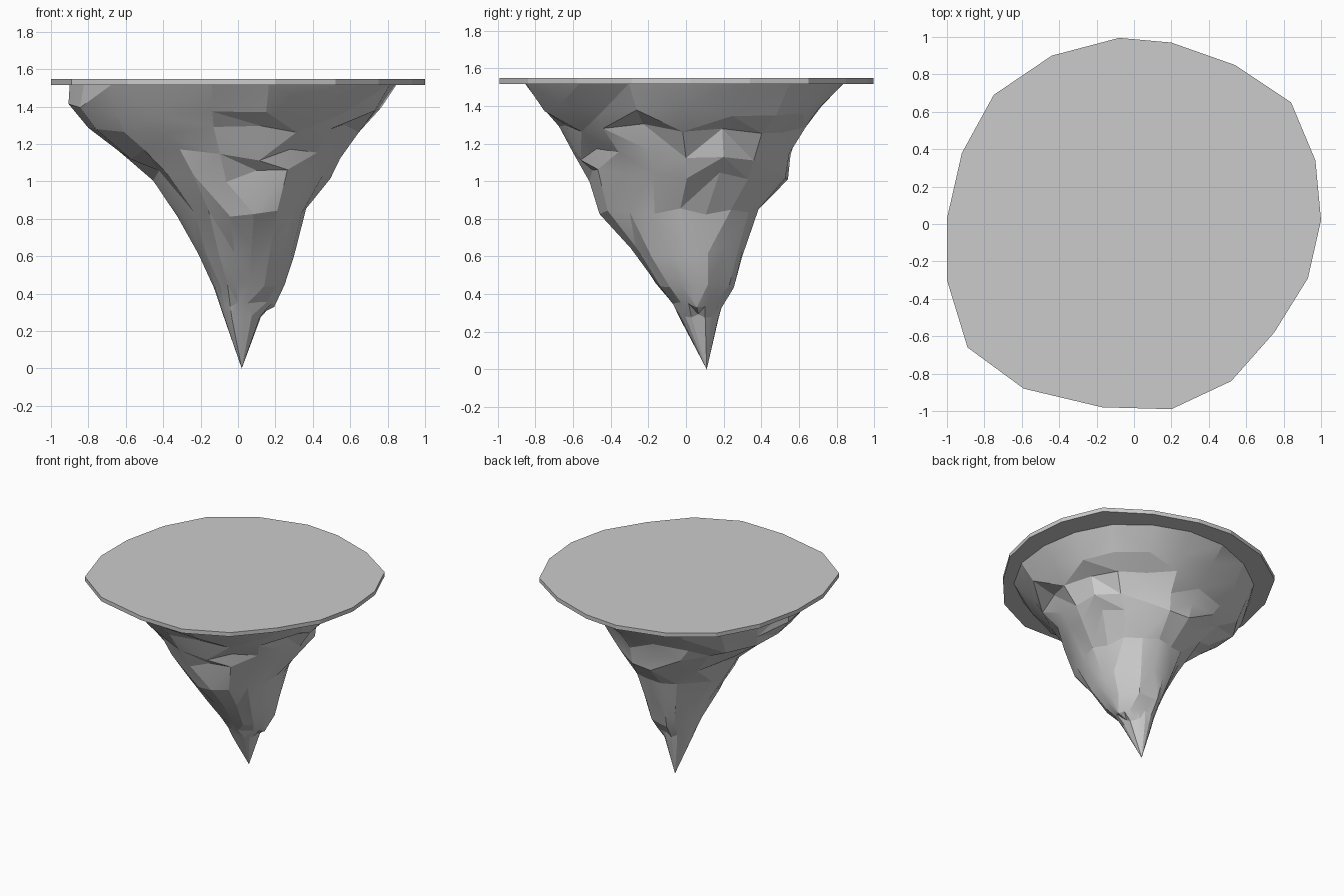
import bpy, bmesh, math, random

if "Cube" in bpy.data.objects:
    bpy.data.objects.remove(bpy.data.objects["Cube"])

random.seed(11)


def make_object(name, bm):
    bmesh.ops.recalc_face_normals(bm, faces=bm.faces[:])
    mesh = bpy.data.meshes.new(name)
    bm.to_mesh(mesh)
    bm.free()
    obj = bpy.data.objects.new(name, mesh)
    bpy.context.collection.objects.link(obj)
    return obj


# Flat irregular top plate
outline = [(-.08, .995), (.2, .97), (.54, .85), (.84, .65), (.97, .34), (1, .02),
           (.93, -.29), (.75, -.58), (.52, -.84), (.2, -.99), (-.17, -.98),
           (-.59, -.88), (-.89, -.66), (-1, -.3), (-1, .03), (-.92, .38),
           (-.75, .69), (-.44, .9)]
bm = bmesh.new()
face = bm.faces.new([bm.verts.new((x, y, 1.515)) for x, y in outline])
ext = bmesh.ops.extrude_face_region(bm, geom=[face], use_keep_orig=True)
for v in ext["geom"]:
    if isinstance(v, bmesh.types.BMVert):
        v.co.z = 1.547
make_object("top_plate", bm)

# Rock cone: rings of (z, x min, x max, y min, y max)
rings = [(1.52, -.89, .85, -.86, .85), (1.38, -.86, .75, -.74, .74),
         (1.27, -.81, .62, -.655, .62), (1.14, -.61, .56, -.57, .57),
         (1.03, -.45, .49, -.52, .53), (.82, -.32, .37, -.44, .38),
         (.62, -.22, .30, -.28, .31), (.45, -.13, .255, -.16, .25),
         (.34, -.10, .19, -.07, .185), (.28, -.08, .125, -.04, .17)]
N = 18
# Local swellings: (angle in degrees, z, amount)
bumps = [(300, .90, .06), (305, .70, .13), (235, 1.08, .10), (200, 1.27, .03)]

bm = bmesh.new()
loops = []
for k, (z, x0, x1, y0, y1) in enumerate(rings):
    cx, cy = .02, (y0 + y1) / 2
    loop = []
    for i in range(N):
        a = 2 * math.pi * i / N
        c, s = math.cos(a), math.sin(a)
        edge = k == 0
        r = 1 + random.uniform(-.045, .045) * (.4 if edge else 1)
        for deg, bz, amt in bumps:
            d = (math.degrees(a) - deg) / 25
            r += amt * math.exp(-d * d - ((z - bz) / .13) ** 2)
        dz = 0 if edge else random.uniform(-.035, .035) * (.5 if z < .5 else 1)
        x = cx + r * c * ((x1 - cx) if c > 0 else (cx - x0))
        y = cy + r * s * (y1 - y0) / 2
        loop.append(bm.verts.new((x, y, z + dz)))
    loops.append(loop)

for k in range(len(loops) - 1):
    a, b = loops[k], loops[k + 1]
    for i in range(N):
        j = (i + 1) % N
        if random.random() < .5:
            bm.faces.new((a[i], a[j], b[j]))
            bm.faces.new((a[i], b[j], b[i]))
        else:
            bm.faces.new((a[i], a[j], b[i]))
            bm.faces.new((a[j], b[j], b[i]))
tip = bm.verts.new((.02, .11, 0))
for i in range(N):
    bm.faces.new((loops[-1][i], loops[-1][(i + 1) % N], tip))
bm.faces.new(loops[0])
rock = make_object("rock_underside", bm)

bpy.context.view_layer.objects.active = rock
rock.select_set(True)
bpy.ops.object.shade_smooth_by_angle(angle=math.radians(14))
